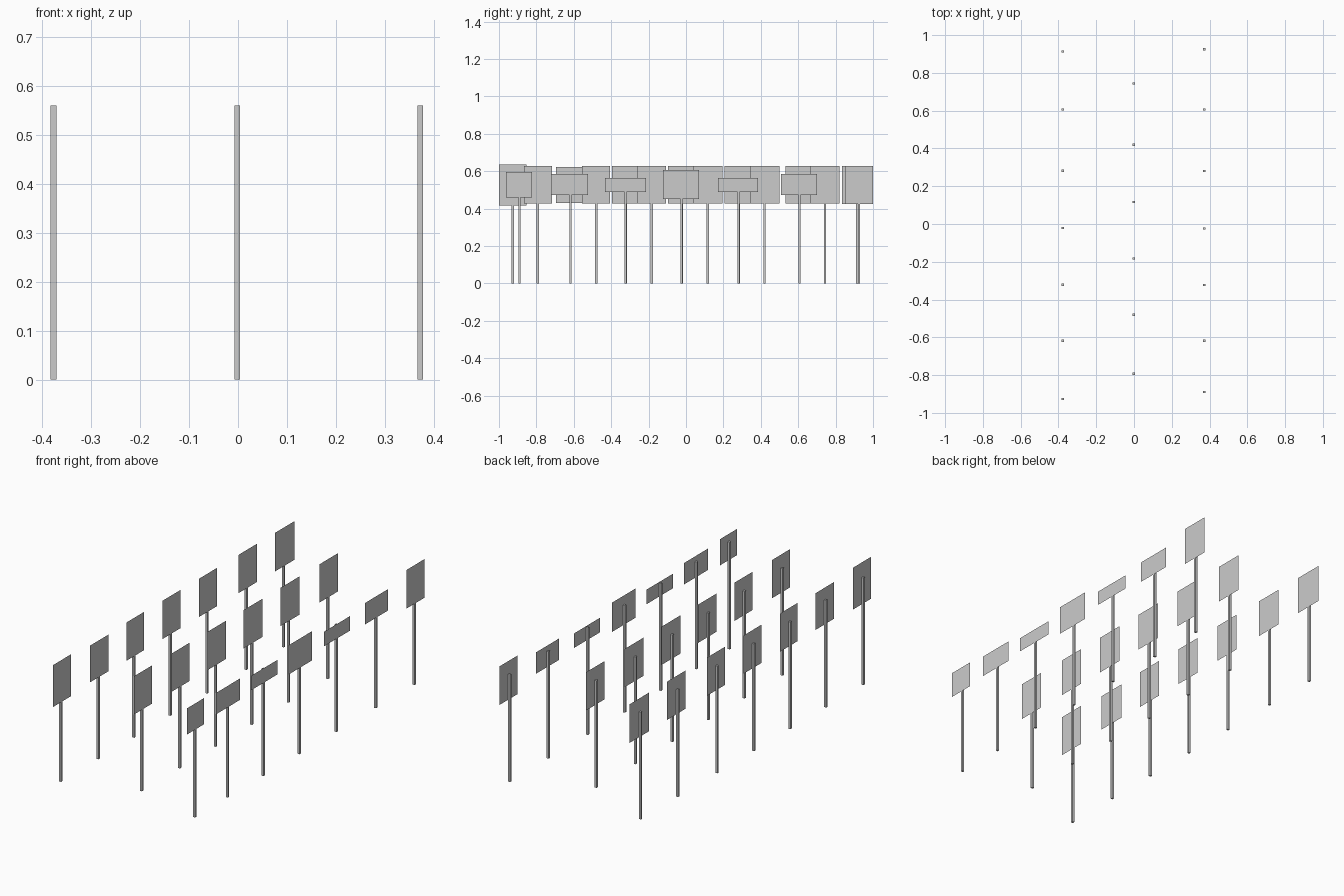
import bpy, bmesh

POST_H, POST_W = 0.56, 0.0115


def make_object(name, bm):
    mesh = bpy.data.meshes.new(name)
    bm.to_mesh(mesh)
    bm.free()
    obj = bpy.data.objects.new(name, mesh)
    bpy.context.collection.objects.link(obj)


def post(x, y):
    # Square post standing on the ground, just behind its panel
    bm = bmesh.new()
    bmesh.ops.create_cube(bm, size=1)
    for v in bm.verts:
        v.co.x = x + v.co.x * POST_W
        v.co.y = y + v.co.y * POST_W
        v.co.z = (v.co.z + 0.5) * POST_H
    make_object("sign_post", bm)


def panel(x, y0, y1, z0, z1):
    # Thin flat sign sheet facing +x
    bm = bmesh.new()
    bm.faces.new([bm.verts.new((x, y, z)) for y, z in
                  ((y0, z0), (y1, z0), (y1, z1), (y0, z1))])
    make_object("sign_panel", bm)


# Rows: panel plane x, then (post y, panel y0, y1, z0, z1)
rows = {
    -0.370: [(-0.926, -1.0, -0.853, 0.418, 0.637), (-0.618, -0.695, -0.54, 0.43, 0.622),
             (-0.322, -0.395, -0.247, 0.428, 0.628), (-0.022, -0.095, 0.052, 0.428, 0.628),
             (0.282, 0.207, 0.355, 0.428, 0.628), (0.606, 0.532, 0.684, 0.428, 0.628),
             (0.914, 0.835, 0.995, 0.426, 0.628)],
    0.005: [(-0.793, -0.865, -0.717, 0.428, 0.628), (-0.480, -0.555, -0.407, 0.428, 0.628),
            (-0.183, -0.258, -0.106, 0.428, 0.628), (0.116, 0.04, 0.194, 0.428, 0.628),
            (0.420, 0.346, 0.5, 0.428, 0.628), (0.743, 0.666, 0.82, 0.428, 0.628)],
    0.379: [(-0.890, -0.963, -0.823, 0.46, 0.597), (-0.618, -0.722, -0.523, 0.474, 0.586),
            (-0.323, -0.434, -0.214, 0.489, 0.565), (-0.024, -0.124, 0.07, 0.453, 0.606),
            (0.281, 0.17, 0.386, 0.489, 0.565), (0.606, 0.508, 0.70, 0.474, 0.586),
            (0.925, 0.85, 1.0, 0.426, 0.628)],
}
for x, signs in rows.items():
    for y, *extent in signs:
        post(x - 0.001 - POST_W / 2, y)
        panel(x, *extent)
